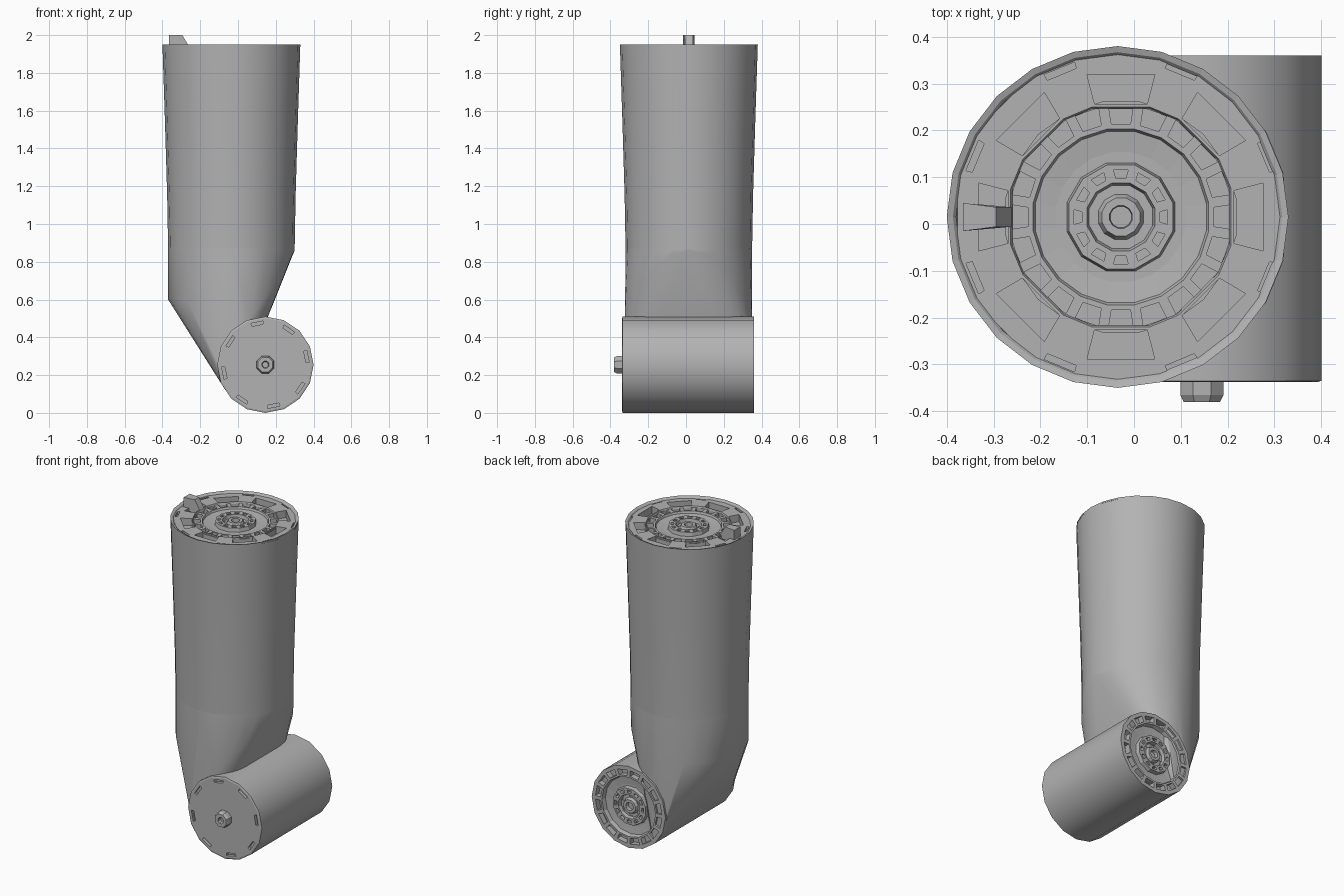
import bpy, bmesh, math
from math import cos, sin, pi
from mathutils import Matrix, Vector

if "Cube" in bpy.data.objects:
    bpy.data.objects.remove(bpy.data.objects["Cube"])

grey = bpy.data.materials.new("plain grey")
grey.use_nodes = True
grey.diffuse_color = (0.45, 0.45, 0.45, 1)
grey.node_tree.nodes["Principled BSDF"].inputs["Base Color"].default_value = grey.diffuse_color


def finish(bm, name, smooth=None):
    mesh = bpy.data.meshes.new(name)
    bm.to_mesh(mesh)
    bm.free()
    mesh.materials.append(grey)
    ob = bpy.data.objects.new(name, mesh)
    bpy.context.collection.objects.link(ob)
    if smooth:
        bpy.ops.object.select_all(action="DESELECT")
        ob.select_set(True)
        bpy.context.view_layer.objects.active = ob
        bpy.ops.object.shade_smooth_by_angle(angle=math.radians(smooth))
    return ob


def lathe(name, profile, angles, matrix, pockets=None, close=True, smooth=None):
    """Revolve (radius, height) points; pockets maps band -> (start, step, inset, depth)."""
    bm = bmesh.new()
    rings = [[bm.verts.new((r * cos(a), r * sin(a), h)) for a in angles] for r, h in profile]
    n, cut = len(angles), []
    for b, (outer, inner) in enumerate(zip(rings, rings[1:])):
        band = [bm.faces.new((outer[i], outer[(i + 1) % n], inner[(i + 1) % n], inner[i]))
                for i in range(n)]
        if pockets and b in pockets:
            start, step, inset, depth = pockets[b]
            cut.append((band[start::step], inset, depth))
    if close:
        bm.faces.new(rings[-1])
    bm.normal_update()
    for faces, inset, depth in cut:
        bmesh.ops.inset_individual(bm, faces=faces, thickness=inset, use_even_offset=True)
        for f in faces:   # push the floor of each pocket down with real walls
            normal = f.normal.copy()
            floor = bmesh.ops.extrude_discrete_faces(bm, faces=[f])["faces"]
            bmesh.ops.translate(bm, vec=normal * -depth, verts=floor[0].verts)
    bm.transform(matrix)
    return finish(bm, name, smooth)


def even(n, offset=0.0):
    return [2 * pi * (i + offset) / n for i in range(n)]


# Upright tube, tapering down to the elbow
SIDES, CX, CY = 24, -0.035, 0.015
lathe("upper_tube", [(0.335, 0.87), (0.34, 1.15), (0.352, 1.55), (0.365, 1.95)],
      even(SIDES), Matrix.Translation((CX, CY, 0)), close=False, smooth=40)

# Joint position: axis runs front to back
JX, JZ, JR, FRONT, BACK = 0.145, 0.255, 0.255, -0.335, 0.36

# Elbow: hull from the tube's foot to the outer side of the joint, with a sloped cut
bm = bmesh.new()
for a in even(SIDES):
    x, y = CX + 0.335 * cos(a), CY + 0.335 * sin(a)
    bm.verts.new((x, y, 0.87))
    bm.verts.new((x, y, max(0.6, 0.87 - (0.305 - x) * 1.77)))
for i in range(8):
    a = math.radians(110 + i * 17)
    for y in (FRONT + 0.012, BACK - 0.012):
        bm.verts.new((JX + (JR - 0.004) * cos(a), y, JZ + (JR - 0.004) * sin(a)))
hull = bmesh.ops.convex_hull(bm, input=bm.verts[:])
inside = [v for v in bm.verts if not v.link_faces]
bmesh.ops.delete(bm, geom=inside, context="VERTS")
bmesh.ops.recalc_face_normals(bm, faces=bm.faces[:])
top = [f for f in bm.faces if f.normal.z > 0.99]
bmesh.ops.delete(bm, geom=top, context="FACES")
finish(bm, "elbow", 32)

# Joint barrel
to_back = Matrix.Translation((JX, 0, JZ)) @ Matrix.Rotation(-pi / 2, 4, "X")
to_front = Matrix.Translation((JX, FRONT, JZ)) @ Matrix.Rotation(pi / 2, 4, "X")
lathe("joint_barrel", [(JR, FRONT), (JR, BACK)], even(16), to_back, close=False, smooth=40)


def hub(name, matrix, scale):
    """Raised coupling ring with sockets, around a stepped bore."""
    s = scale
    lathe(name, [(0.122 * s, -0.035), (0.115 * s, 0), (0.075 * s, 0), (0.07 * s, -0.02),
                 (0.05 * s, -0.02), (0.042 * s, -0.002), (0.025 * s, -0.002), (0.022 * s, -0.04)],
          even(12, 0.5), matrix,
          {1: (0, 1, 0.011 * s, 0.02), 3: (0, 2, 0.003, 0.012)})


# Coupling plate on the tube's top: wide pockets alternate with narrow webs
wide = math.radians(14.5)
plate_angles = [k * pi / 4 + side for k in range(8) for side in (-wide, wide)]
at_top = Matrix.Translation((CX + 0.007, CY, 1.95))
lathe("tube_rim", [(0.365, 0), (0.352, -0.004), (0.345, -0.012)], even(SIDES),
      Matrix.Translation((CX, CY, 1.95)), close=False)
lathe("top_plate", [(0.36, -0.01), (0.32, -0.01), (0.243, -0.01), (0.238, -0.022)],
      plate_angles, at_top, {0: (1, 2, 0.013, 0.02), 1: (0, 2, 0.006, 0.045)}, close=False)
lathe("top_socket_ring", [(0.25, -0.018), (0.19, -0.018), (0.185, -0.03), (0.14, -0.035)],
      even(20, 0.5), at_top, {0: (0, 1, 0.011, 0.035)})
hub("top_hub", at_top @ Matrix.Translation((0, 0, -0.012)), 1.0)

# Locating key on the top plate
bm = bmesh.new()
key = [(-0.365, 1.92), (-0.262, 1.92), (-0.262, 1.945), (-0.295, 2.0), (-0.365, 2.0)]
sides = []
for sign in (-1, 1):
    sides.append([bm.verts.new((x, CY + sign * (0.03 if x < -0.33 else 0.021), z)) for x, z in key])
bm.faces.new(sides[0])
bm.faces.new(sides[1][::-1])
for i in range(len(key)):
    j = (i + 1) % len(key)
    bm.faces.new((sides[0][i], sides[1][i], sides[1][j], sides[0][j]))
bmesh.ops.recalc_face_normals(bm, faces=bm.faces[:])
finish(bm, "locating_key")

# Rear coupling face of the joint
at_rear = to_back @ Matrix.Translation((0, 0, BACK))
lathe("rear_plate", [(JR, 0), (0.243, 0), (0.185, 0), (0.178, -0.025), (0.13, -0.03)],
      even(16), at_rear, {1: (0, 1, 0.011, 0.035)})
hub("rear_hub", at_rear @ Matrix.Translation((0, 0, -0.006)), 1.0)

# Front cover of the joint with small bolt recesses and a central boss
lathe("front_cover", [(JR, 0), (0.246, 0.003), (0.205, 0.003)], even(16), to_front,
      {1: (0, 2, 0.012, 0.02)})
lathe("front_boss", [(0.05, 0), (0.05, 0.03), (0.042, 0.045), (0.02, 0.045), (0.016, 0.02)],
      even(8, 0.5), to_front)
